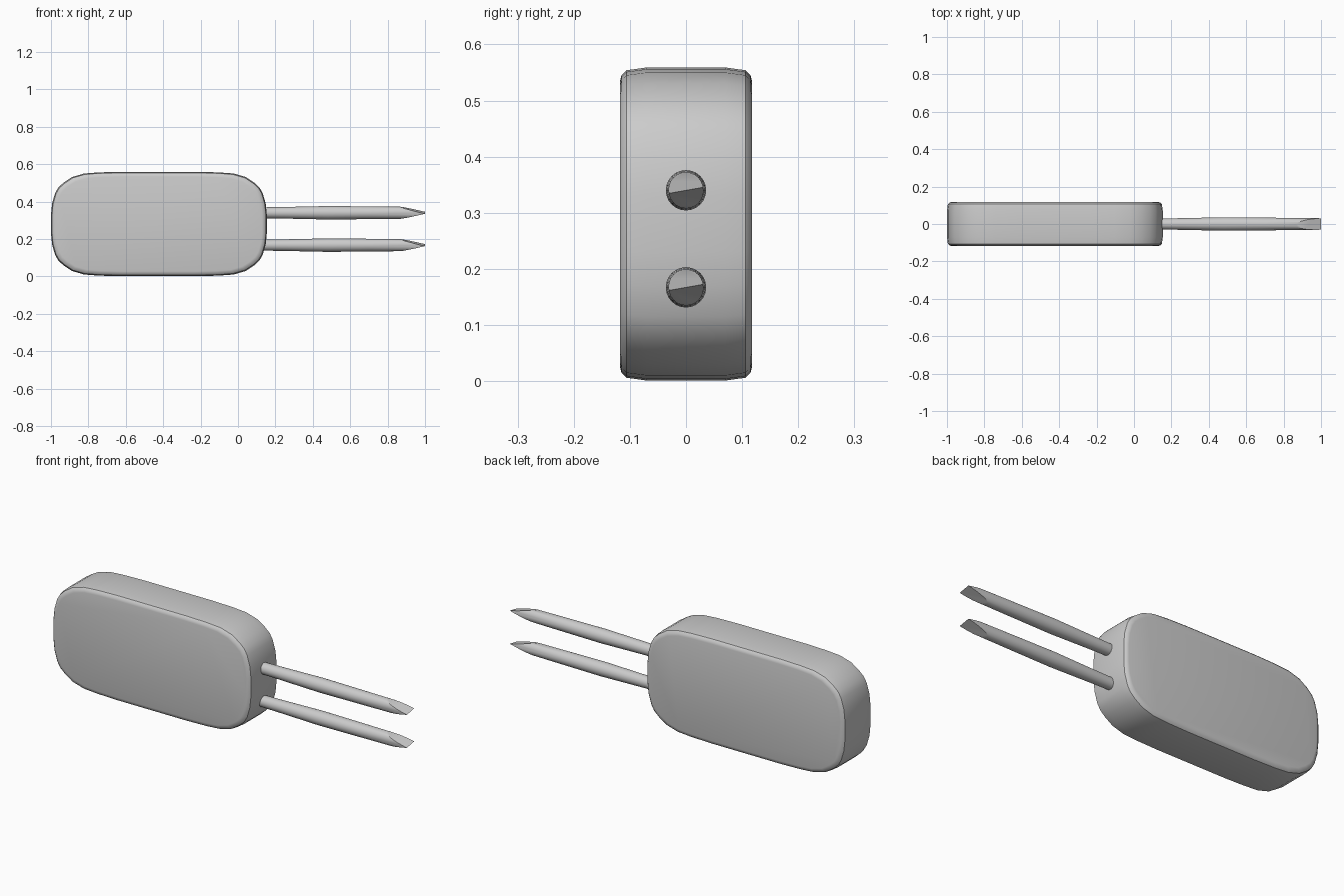
import bpy, bmesh, math
from mathutils import Vector

cube = bpy.data.objects.get("Cube")
if cube:
    bpy.data.objects.remove(cube, do_unlink=True)

grey = bpy.data.materials.new("light_grey")
grey.use_nodes = True
colour = (0.6, 0.6, 0.6, 1)
grey.diffuse_color = colour
grey.node_tree.nodes["Principled BSDF"].inputs["Base Color"].default_value = colour


def add_rings(bm, rings):
    """Skin a closed surface through a list of equal-length loops of points."""
    loops = [[bm.verts.new(p) for p in ring] for ring in rings]
    for a, b in zip(loops, loops[1:]):
        for i in range(len(a)):
            j = (i + 1) % len(a)
            bm.faces.new((a[i], a[j], b[j], b[i]))
    bm.faces.new(loops[0])
    bm.faces.new(loops[-1])


def finish(bm, name, angle):
    bmesh.ops.recalc_face_normals(bm, faces=bm.faces)
    mesh = bpy.data.meshes.new(name)
    bm.to_mesh(mesh)
    bm.free()
    mesh.materials.append(grey)
    obj = bpy.data.objects.new(name, mesh)
    bpy.context.collection.objects.link(obj)
    bpy.ops.object.select_all(action='DESELECT')
    obj.select_set(True)
    bpy.context.view_layer.objects.active = obj
    bpy.ops.object.shade_smooth_by_angle(angle=math.radians(angle))
    return obj


# Pillow-cornered body: quarter outline mirrored, then skinned front to back
quarter = [(0.577, 0.05), (0.571, 0.11), (0.555, 0.165), (0.538, 0.195),
           (0.51, 0.221), (0.465, 0.251), (0.40, 0.27), (0.32, 0.276), (0.2, 0.279)]
half = quarter + [(-x, z) for x, z in reversed(quarter)]
outline = half + [(-x, -z) for x, z in half]
edge = [(0.118, 0.026), (0.115, 0.014), (0.106, 0.005), (0.07, 0.0)]
layers = [(-y, inset) for y, inset in edge] + [(y, inset) for y, inset in reversed(edge)]
bm = bmesh.new()
add_rings(bm, [[(-0.423 + x * (1 - inset / 0.577), y, 0.28 + z * (1 - inset / 0.279))
                for x, z in outline] for y, inset in layers])
finish(bm, "body", 35)

# Round prongs, slightly swollen in the middle, cut to a chisel tip
sides = 24
stations = [(0.12, 0.029), (0.25, 0.031), (0.48, 0.036), (0.7, 0.034), (1.0, 0.031)]
tilt = math.radians(10)
for name, height in (("upper_prong", 0.34), ("lower_prong", 0.167)):
    bm = bmesh.new()
    add_rings(bm, [[(x, r * math.cos(math.tau * i / sides),
                     height + r * math.sin(math.tau * i / sides))
                    for i in range(sides)] for x, r in stations])
    for side in (1, -1):
        normal = Vector((0.24, -side * math.sin(tilt), side * math.cos(tilt)))
        cut = bmesh.ops.bisect_plane(bm, geom=bm.verts[:] + bm.edges[:] + bm.faces[:],
                                     plane_co=(0.9995, 0, height), plane_no=normal,
                                     clear_outer=True)
        rim = [e for e in bm.edges if e.is_boundary]
        bmesh.ops.holes_fill(bm, edges=rim, sides=0)
    finish(bm, name, 30)
